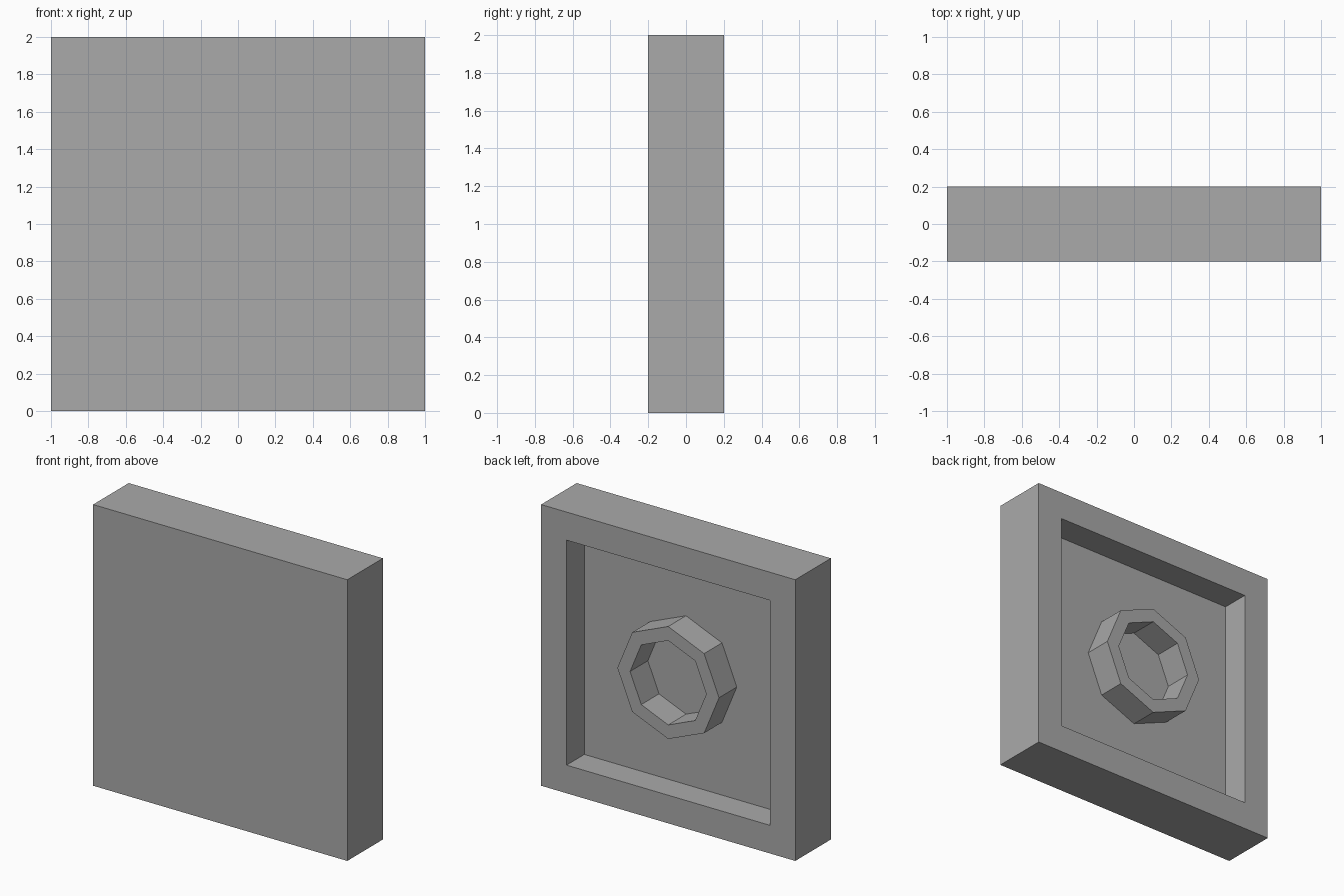
import bpy, bmesh
from math import sin, cos, tau
from mathutils import Vector

cube = bpy.data.objects.get("Cube")
if cube:
    bpy.data.objects.remove(cube, do_unlink=True)

grey = bpy.data.materials.new("plain_grey")
grey.use_nodes = True
colour = (0.4, 0.4, 0.4, 1)
grey.diffuse_color = colour
grey.node_tree.nodes["Principled BSDF"].inputs["Base Color"].default_value = colour

CENTRE = Vector((0, 0, 1))
FRONT, FLOOR, BACK = -0.2, 0.0, 0.2


def polygon(sides, radius, y, turn=0):
    """Points of a regular polygon facing along y."""
    angles = [tau * (i + turn) / sides for i in range(sides)]
    return [CENTRE + Vector((radius * cos(a), y, radius * sin(a))) for a in angles]


def square(half, y):
    return polygon(4, half * 2 ** 0.5, y, 0.5)


# One closed body: loops run from the front edge to the bottom of the ring's hole
bm = bmesh.new()


def ring(points):
    return [bm.verts.new(p) for p in points]


def bridge(a, b):
    n = len(a)
    for i in range(n):
        j = (i + 1) % n
        bm.faces.new((a[i], a[j], b[j], b[i]))


# Square panel with a raised border
panel = [ring(square(h, y)) for h, y in
         ((1, FRONT), (1, BACK), (0.8, BACK), (0.8, FLOOR))]
bm.faces.new(panel[0])
for a, b in zip(panel, panel[1:]):
    bridge(a, b)

# Eight-sided ring standing on the recessed floor
boss = [ring(polygon(8, r, y)) for r, y in
        ((0.4, FLOOR), (0.4, BACK), (0.3, BACK), (0.3, FLOOR))]
for a, b in zip(boss, boss[1:]):
    bridge(a, b)
bm.faces.new(boss[-1])

# Floor between the border and the ring
corners, foot = panel[-1], boss[0]
for i in range(4):
    j = (i + 1) % 4
    k = 2 * i
    bm.faces.new((corners[i], foot[k], foot[k + 1]))
    bm.faces.new((corners[i], foot[k + 1], foot[(k + 2) % 8]))
    bm.faces.new((corners[i], foot[(k + 2) % 8], corners[j]))

bmesh.ops.recalc_face_normals(bm, faces=bm.faces)
mesh = bpy.data.meshes.new("panel_with_ring")
bm.to_mesh(mesh)
bm.free()
mesh.materials.append(grey)
obj = bpy.data.objects.new("panel_with_ring", mesh)
bpy.context.collection.objects.link(obj)
